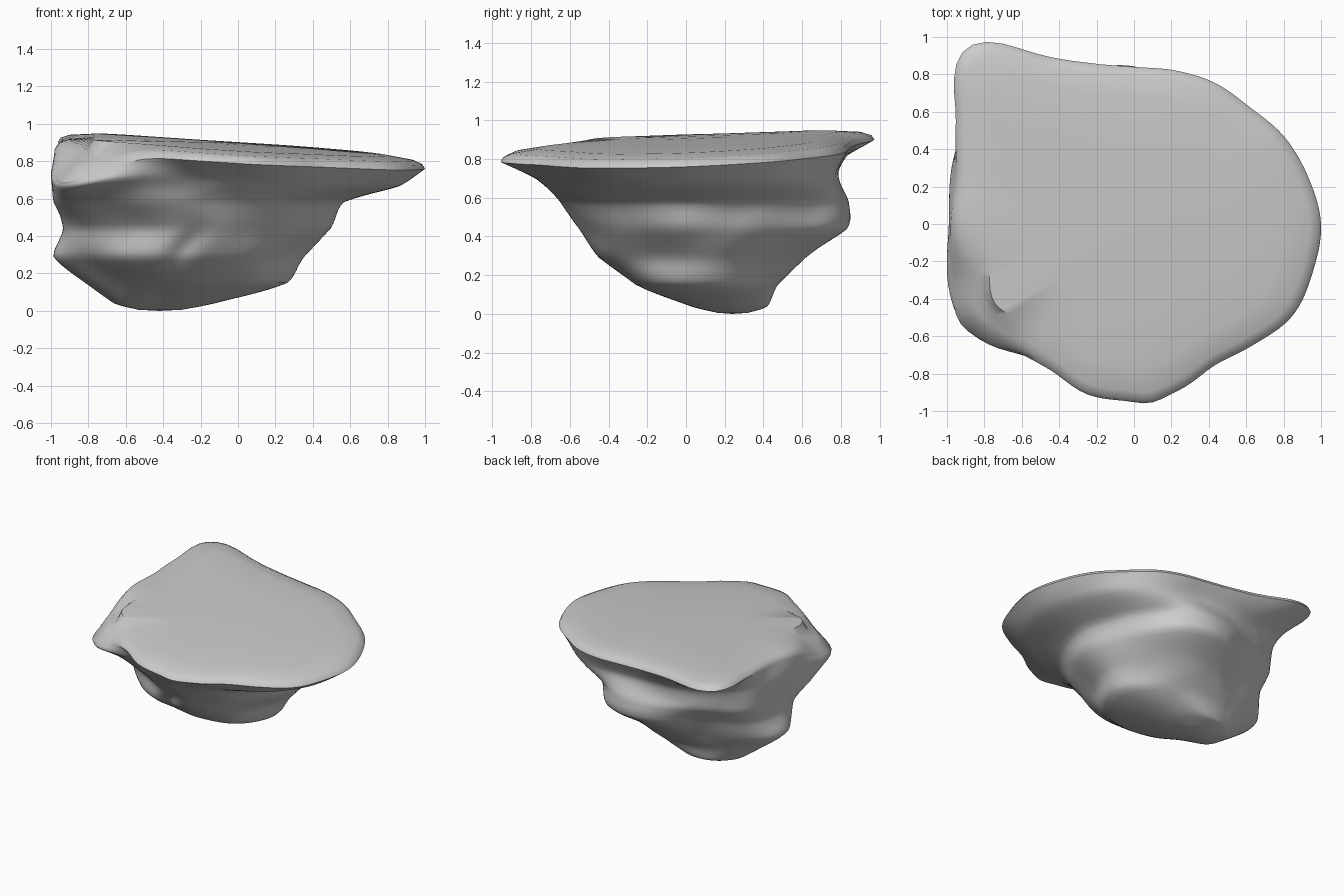
import bpy, bmesh
from math import radians, cos, sin, exp, pi
from mathutils import Vector, noise

if "Cube" in bpy.data.objects:
    bpy.data.objects.remove(bpy.data.objects["Cube"])

N = 120      # points around each ring
SUB = 6      # steps between rings


def spline(a, b, c, d, t):
    return 0.5 * (2*b + (c-a)*t + (2*a-5*b+4*c-d)*t*t + (3*b-a-3*c+d)*t**3)


def radius(vals, deg):
    n = len(vals)
    f = (deg % 360) / 360 * n
    i = int(f)
    return spline(*[vals[(i + k) % n] for k in (-1, 0, 1, 2)], f - i)


def bump(deg, at, width):
    d = (deg - at + 180) % 360 - 180
    return exp(-(d / width) ** 2)


# Cross-sections: centre x, y, z, tilt in x, tilt in y, radii around the centre
levels = [
    (-.42, .24, .006, 0, 0, [.12, .1, .09, .08, .08, .09, .11, .12, .09, .08, .09, .11]),
    (-.42, .23, .04, 0, 0, [.29, .24, .21, .19, .19, .21, .24, .24, .2, .18, .24, .30]),
    (-.35, .15, .15, 0, 0, [.62, .47, .36, .31, .33, .42, .46, .37, .33, .37, .48, .60]),
    (-.30, .12, .29, 0, 0, [.66, .6, .55, .47, .45, .58, .69, .56, .54, .57, .62, .62]),
    (-.20, .10, .44, 0, 0, [.69, .68, .74, .72, .60, .71, .75, .67, .60, .65, .66, .67]),
    (-.20, .10, .58, 0, 0, [.75, .75, .77, .73, .69, .79, .76, .84, .74, .74, .77, .76]),
    (0, 0, .71, -.05, .02, [.86, .83, .82, .78, .87, 1.03, .99, 1.06, .83, .77, .76, .83]),
]
rim = [1.0, .965, .93, .88, .87, .85, .84, .89, 1.03, 1.28, 1.10, .985,
       .98, 1.0, 1.07, .94, .90, .945, .94, .92, .87, .91, .98, .99]


def ring(level):
    cx, cy, z, tx, ty, vals = level
    pts = []
    for i in range(N):
        a = 360 * i / N
        r = radius(vals, a)
        x, y = cx + r * cos(radians(a)), cy + r * sin(radians(a))
        dip = .09 * bump(a, 208, 16) if z > .7 else 0
        pts.append(Vector((x, y, z + tx * x + ty * y - dip)))
    return pts


def top_ring(scale, lift):
    pts = []
    for i in range(N):
        a = 360 * i / N
        shoulder = bump(a, 208, 18)
        r = radius(rim, a) + .05 * bump(a, 127, 8) + .025 * bump(a, 275, 6)
        r *= scale - (.1 * shoulder if .85 < scale < 1 else 0)
        x, y = r * cos(radians(a)), r * sin(radians(a))
        z = .83 - .06 * x + .033 * y + lift
        if scale > .9:
            z -= (.17 if scale == 1 else .07) * shoulder
        pts.append(Vector((x, y, z)))
    return pts


# Rock sides, softly splined from the foot up to the rim
keys = [ring(lv) for lv in levels] + [top_ring(1.0, -.01)]
rings = []
last = len(keys) - 1
for k in range(last):
    quad = [keys[min(max(k + j, 0), last)] for j in (-1, 0, 1, 2)]
    for s in range(SUB):
        t = s / SUB
        rings.append([spline(*[q[i] for q in quad], t) * .6
                      + quad[1][i].lerp(quad[2][i], t) * .4 for i in range(N)])
rings.append(keys[-1])

# Weathering: slanting folds and a crease at the front
for pts in rings[6:-2]:
    for i, p in enumerate(pts):
        a = 360 * i / N
        fade = min(1, max(0, (.75 - p.z) / .15)) * min(1, p.z / .2)
        n = noise.noise(Vector((p.x * 3 + p.z * 2, p.y * 3 - p.z * 2, p.z * 2.5)))
        out = Vector((cos(2*pi*i/N), sin(2*pi*i/N), 0))
        crease = .04 * bump(a, 268, 7) * exp(-((p.z - .35) / .12) ** 2)
        p += out * (fade * .025 * n - crease)

# Nearly flat plateau
for s, lift in ((.985, .014), (.94, .032), (.8, .05), (.5, .058), (.2, .064)):
    rings.append(top_ring(s, lift))

bm = bmesh.new()
rows = [[bm.verts.new(p) for p in pts] for pts in rings]
for lo, hi in zip(rows, rows[1:]):
    for i in range(N):
        j = (i + 1) % N
        bm.faces.new((lo[i], lo[j], hi[j], hi[i]))
foot = bm.verts.new((-.42, .24, 0))
crown = bm.verts.new((0, 0, .896))
for i in range(N):
    j = (i + 1) % N
    bm.faces.new((foot, rows[0][j], rows[0][i]))
    bm.faces.new((crown, rows[-1][i], rows[-1][j]))
bmesh.ops.recalc_face_normals(bm, faces=bm.faces)
mesh = bpy.data.meshes.new("flat_topped_rock")
bm.to_mesh(mesh)
bm.free()
rock = bpy.data.objects.new("flat_topped_rock", mesh)
bpy.context.collection.objects.link(rock)
bpy.context.view_layer.objects.active = rock
rock.select_set(True)
bpy.ops.object.shade_smooth_by_angle(angle=radians(50))
